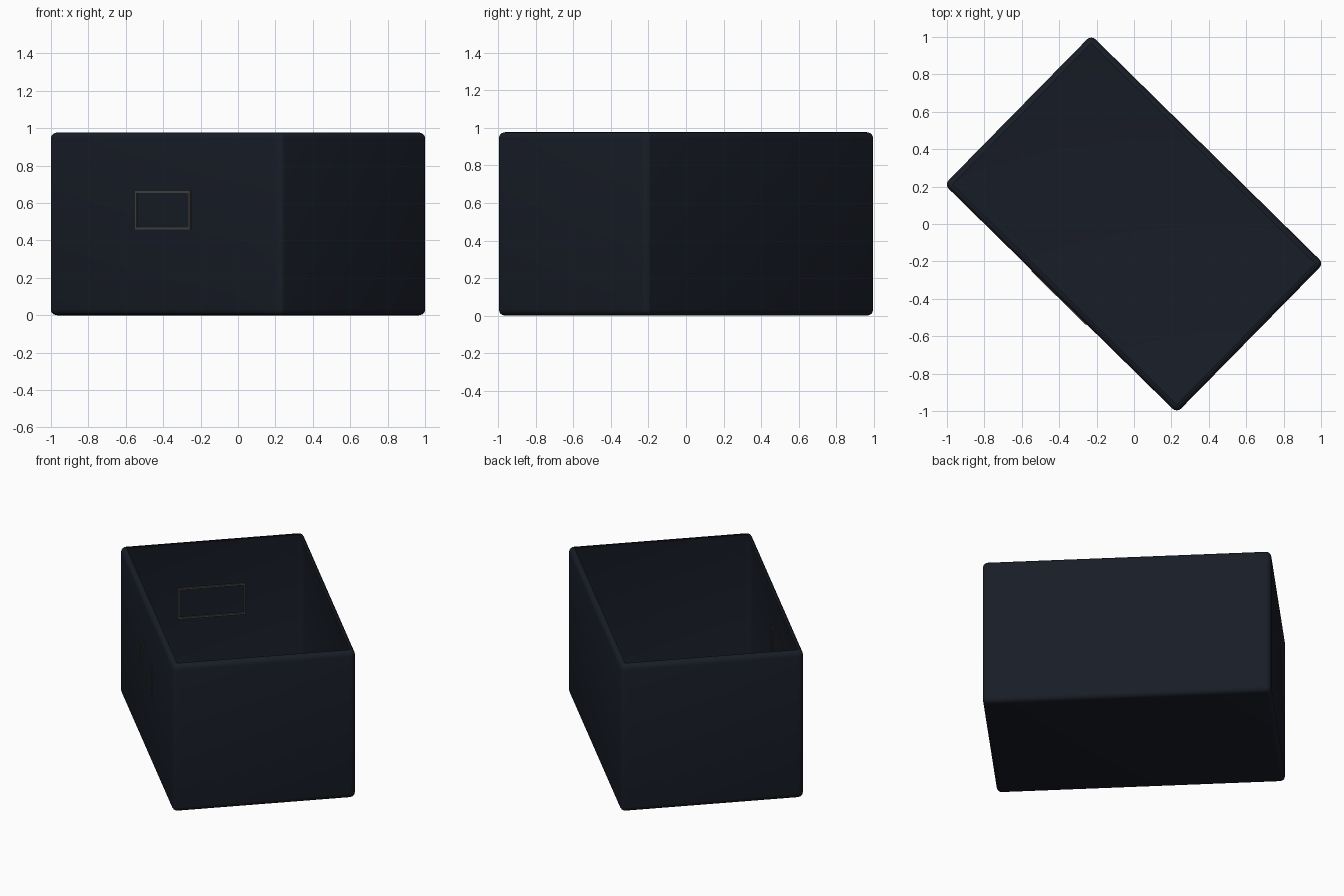
import bpy, bmesh
from math import radians
from mathutils import Matrix

if "Cube" in bpy.data.objects:
    bpy.data.objects.remove(bpy.data.objects["Cube"])

TURN = Matrix.Rotation(radians(-44.5), 4, 'Z')
A, B, H, R = 0.871, 0.56, 0.977, 0.032   # half length, half width, height, edge radius


def material(name, color):
    m = bpy.data.materials.new(name)
    m.diffuse_color = (*color, 1)
    m.use_nodes = True
    m.node_tree.nodes["Principled BSDF"].inputs["Base Color"].default_value = m.diffuse_color
    return m


def make(name, bm, mat):
    bmesh.ops.transform(bm, matrix=TURN, verts=bm.verts)
    me = bpy.data.meshes.new(name)
    bm.to_mesh(me)
    bm.free()
    me.materials.append(mat)
    ob = bpy.data.objects.new(name, me)
    bpy.context.collection.objects.link(ob)
    return ob


dark = material("dark_plastic", (0.009, 0.012, 0.02))
grey = material("frame_grey", (0.06, 0.058, 0.05))

# thin open box: rounded block with its flat top removed, leaving a curled rim
bm = bmesh.new()
bmesh.ops.create_cube(bm, size=1, matrix=Matrix.Translation((0, 0, H / 2))
                      @ Matrix.Diagonal((2 * A, 2 * B, H, 1)))
bmesh.ops.bevel(bm, geom=bm.edges[:], offset=R, segments=4, profile=0.5, affect='EDGES')
top = [f for f in bm.faces if f.normal.z > 0.99 and f.calc_area() > 0.5]
bmesh.ops.delete(bm, geom=top, context='FACES')
box = make("open_box", bm, dark)
bpy.context.view_layer.objects.active = box
box.select_set(True)
bpy.ops.object.shade_smooth_by_angle(angle=radians(40))


# rectangular outline of four thin bars, built in the XZ plane
def label_frame(name, place, w=0.413, h=0.205, bar=0.011, depth=0.01):
    bm = bmesh.new()
    for s in (-1, 1):
        for pos, size in (((0, 0, s * (h - bar) / 2), (w, depth, bar)),
                          ((s * (w - bar) / 2, 0, 0), (bar, depth, h - 2 * bar))):
            bmesh.ops.create_cube(bm, size=1, matrix=place @ Matrix.Translation(pos)
                                  @ Matrix.Diagonal((*size, 1)))
    make(name, bm, grey)


# frame showing on both sides of the long wall, and one inside the short wall
label_frame("long_wall_frame", Matrix.Translation((-0.01, -B, 0.562)))
label_frame("short_wall_frame", Matrix.Translation((-A + 0.006, 0, 0.562))
            @ Matrix.Rotation(radians(90), 4, 'Z'))
